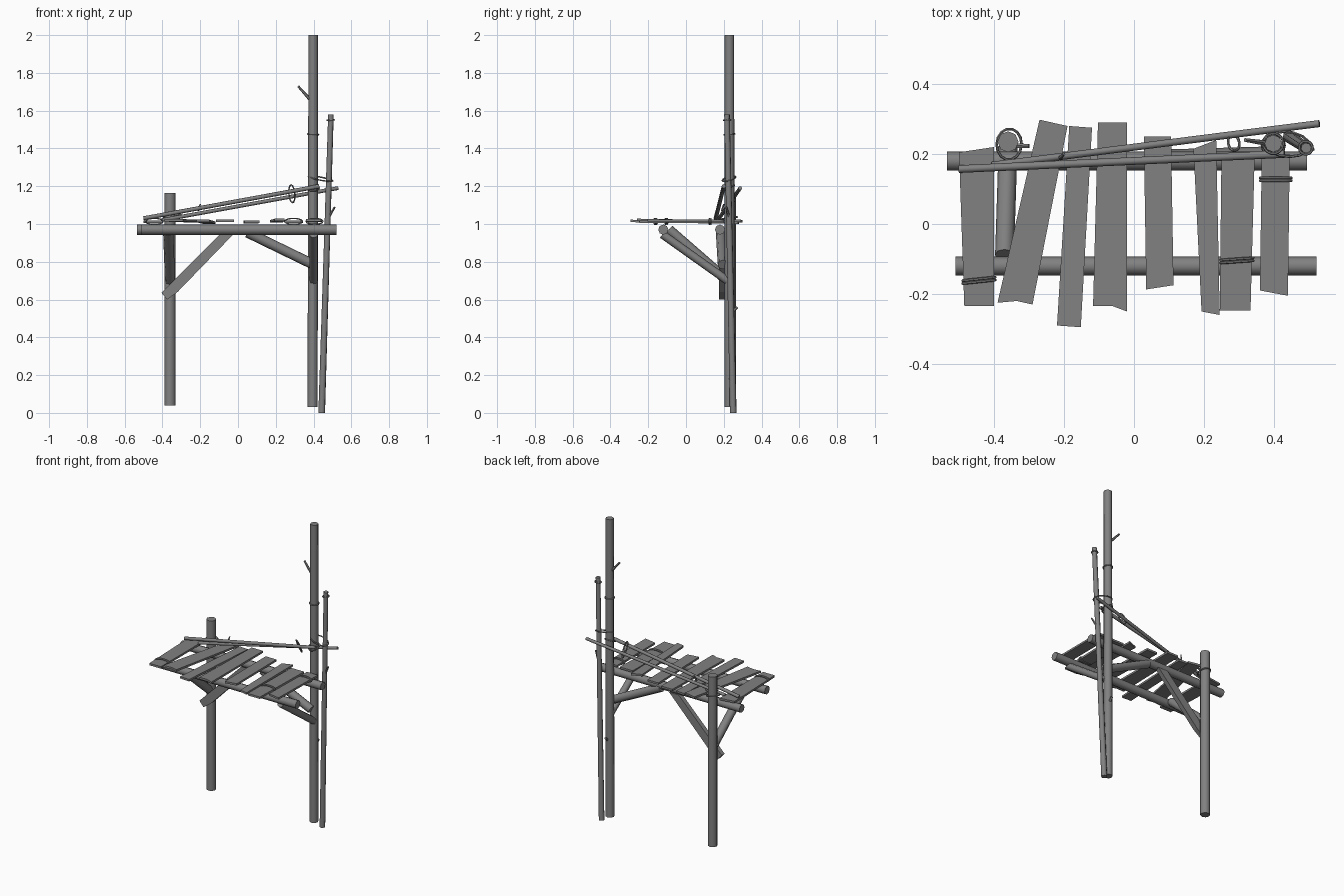
import bpy, bmesh, math
from mathutils import Vector, Euler

cube = bpy.data.objects.get("Cube")
if cube:
    bpy.data.objects.remove(cube, do_unlink=True)

wood = bpy.data.materials.new("weathered_grey")
wood.use_nodes = True
GREY = (0.22, 0.22, 0.22, 1)
wood.diffuse_color = GREY
wood.node_tree.nodes["Principled BSDF"].inputs["Base Color"].default_value = GREY


def finish(name, data, smooth=True):
    obj = bpy.data.objects.new(name, data)
    bpy.context.collection.objects.link(obj)
    data.materials.append(wood)
    bpy.ops.object.select_all(action='DESELECT')
    obj.select_set(True)
    bpy.context.view_layer.objects.active = obj
    if obj.type == 'CURVE':
        bpy.ops.object.convert(target='MESH')
    if smooth:
        bpy.ops.object.shade_smooth_by_angle(angle=math.radians(50))
    return obj


def log(name, start, end, r1, r2=None, sides=8):
    """Tapered round timber between two points."""
    a, b = Vector(start), Vector(end)
    bm = bmesh.new()
    bmesh.ops.create_cone(bm, cap_ends=True, segments=sides, radius1=r1,
                          radius2=r2 or r1, depth=(b - a).length)
    turn = (b - a).to_track_quat('Z', 'Y').to_matrix().to_4x4()
    bm.transform(turn)
    bmesh.ops.translate(bm, vec=(a + b) / 2, verts=bm.verts)
    mesh = bpy.data.meshes.new(name)
    bm.to_mesh(mesh)
    bm.free()
    return finish(name, mesh)


def plank(name, corners, z, thick=0.013, lift=0.0):
    """Rough-sawn board from its outline; lift tips the front end up."""
    bm = bmesh.new()
    face = bm.faces.new([bm.verts.new((x, y, z - lift * y)) for x, y in corners])
    bmesh.ops.recalc_face_normals(bm, faces=[face])
    out = bmesh.ops.extrude_face_region(bm, geom=[face])
    top = [v for v in out["geom"] if isinstance(v, bmesh.types.BMVert)]
    bmesh.ops.translate(bm, vec=(0, 0, thick), verts=top)
    bmesh.ops.recalc_face_normals(bm, faces=bm.faces)
    mesh = bpy.data.meshes.new(name)
    bm.to_mesh(mesh)
    bm.free()
    return finish(name, mesh, smooth=False)


def rope(name, centre, rx, ry, tilt=(0, 0, 0), thick=0.004):
    """Closed oval lashing."""
    curve = bpy.data.curves.new(name, 'CURVE')
    curve.dimensions = '3D'
    curve.bevel_depth = thick
    curve.bevel_resolution = 1
    spline = curve.splines.new('POLY')
    count = 14
    spline.points.add(count - 1)
    spline.use_cyclic_u = True
    turn = Euler([math.radians(t) for t in tilt]).to_matrix()
    for i, point in enumerate(spline.points):
        t = math.tau * i / count
        p = turn @ Vector((rx * math.cos(t), ry * math.sin(t), 0)) + Vector(centre)
        point.co = (*p, 1)
    return finish(name, curve)


# Uprights
log("short_post", (-.36, .235, .04), (-.36, .235, 1.165), .03)
log("tall_post", (.395, .23, .03), (.398, .23, 2), .027, .025)
log("leaning_pole", (.443, .25, 0), (.492, .217, 1.58), .018, .015)

# Deck beams
log("rear_beam", (-.535, .18, .97), (.495, .18, .97), .027)
log("front_beam", (-.51, -.12, .97), (.522, -.12, .97), .027)

# Braces
log("short_post_front_brace", (-.36, .22, .7), (-.37, -.09, .97), .027)
log("tall_post_front_brace", (.4, .22, .7), (.4, -.125, .945), .022)
log("tall_post_side_brace", (.4, .195, .785), (.05, .185, .955), .027)
brace = plank("short_post_side_brace",
              [(-.375, .6), (-.32, .64), (-.02, .95), (-.09, .95), (-.405, .635)], 0, .03)
brace.rotation_euler.x = math.pi / 2
brace.location.y = .205

# Deck planks: rear left, rear right, front right, front left
boards = [
    [(-.5, .205), (-.4, .22), (-.4, -.235), (-.485, -.235)],
    [(-.27, .298), (-.19, .28), (-.29, -.23), (-.335, -.22), (-.39, -.225)],
    [(-.185, .28), (-.12, .275), (-.152, -.295), (-.22, -.29)],
    [(-.103, .29), (-.02, .29), (-.02, -.25), (-.06, -.235), (-.117, -.235)],
    [(.028, .25), (.106, .25), (.113, -.175), (.035, -.187)],
    [(.17, .215), (.235, .24), (.245, -.26), (.193, -.25)],
    [(.25, .2), (.345, .2), (.333, -.247), (.245, -.247)],
    [(.365, .2), (.445, .2), (.44, -.205), (.36, -.19)],
]
for i, outline in enumerate(boards):
    plank(f"deck_plank_{i + 1}", outline, 1.005 + .006 * (i % 2), lift=.008 * (i % 3))

# Sloping hand rails
log("front_rail", (-.5, .157, 1.03), (.43, .2, 1.2), .011)
log("rear_rail", (-.405, .168, 1.02), (.53, .287, 1.19), .01)

# Branch stubs
log("tall_post_branch", (.385, .23, 1.655), (.318, .24, 1.73), .009, .006, 6)
log("tall_post_knot", (.398, .23, .52), (.4, .272, .56), .009, .007, 6)
log("pole_twig", (.478, .23, 1.03), (.512, .213, 1.09), .008, .005, 6)
log("short_post_twig", (-.36, .225, 1.03), (-.3, .223, 1.05), .009, .006, 6)
log("rail_twig", (-.21, .19, 1.07), (-.2, .2, 1.105), .006, .004, 6)

# Rope lashings
rope("tall_post_rope", (.398, .23, 1.475), .029, .029, (4, 3, 0))
rope("pole_rope", (.491, .218, 1.55), .019, .019, (3, -4, 0))
rope("post_and_pole_rope", (.437, .228, 1.24), .066, .036, (12, 11, -6))
rope("tall_post_low_rope", (.398, .225, 1.19), .032, .036, (25, 0, 0))
rope("short_post_rope", (-.357, .228, 1.03), .036, .045, (10, 8, 0))
rope("rail_rope", (.285, .232, 1.16), .052, .018, (20, 65, 82))
for label, x, y, half, turn in (("left", -.443, -.165, .047, 6),
                                ("middle", .294, -.108, .047, 4),
                                ("right", .405, .124, .045, 0)):
    for k in (0, .008):
        rope(f"{label}_plank_rope", (x, y + k, 1.014), half, .016, (90, 0, turn))
